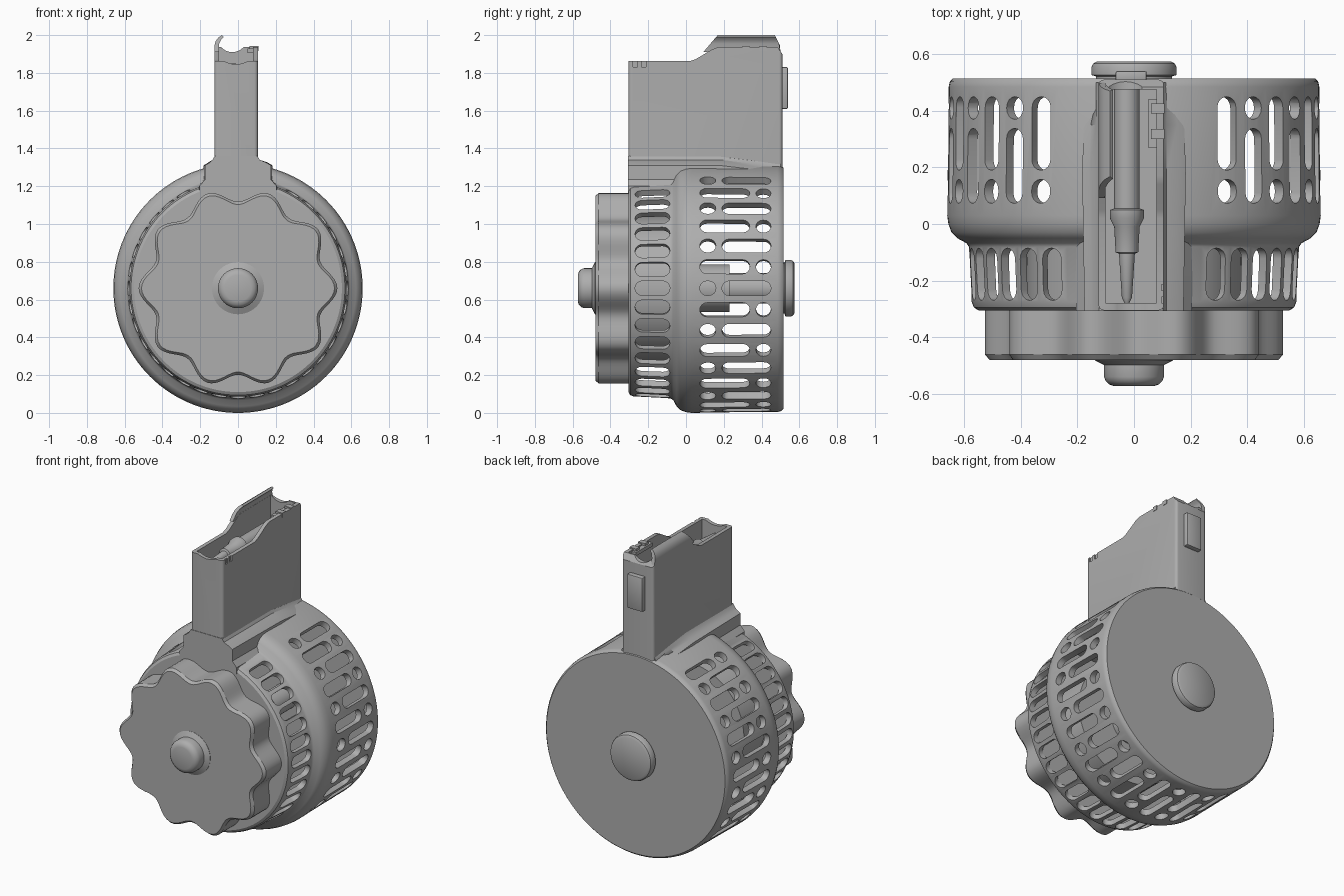
import bpy, bmesh, math
from math import sin, cos, pi, radians

old = bpy.data.objects.get("Cube")
if old:
    bpy.data.objects.remove(old, do_unlink=True)

grey = bpy.data.materials.new("mid_grey")
grey.use_nodes = True
COLOUR = (0.42, 0.42, 0.42, 1)
grey.diffuse_color = COLOUR
grey.node_tree.nodes["Principled BSDF"].inputs["Base Color"].default_value = COLOUR

AXIS_Z = 0.66  # height of the drum axis


def make(name, bm):
    bmesh.ops.remove_doubles(bm, verts=bm.verts, dist=1e-5)
    bmesh.ops.recalc_face_normals(bm, faces=bm.faces)
    me = bpy.data.meshes.new(name)
    bm.to_mesh(me)
    bm.free()
    me.materials.append(grey)
    ob = bpy.data.objects.new(name, me)
    bpy.context.collection.objects.link(ob)
    return ob


def skin(bm, rings, cap=True, loop=False):
    """Bridge equal-length rings of points with quads."""
    rows = [[bm.verts.new(p) for p in ring] for ring in rings]
    n = len(rows[0])
    pairs = list(zip(rows, rows[1:])) + ([(rows[-1], rows[0])] if loop else [])
    for a, b in pairs:
        for i in range(n):
            j = (i + 1) % n
            bm.faces.new((a[i], a[j], b[j], b[i]))
    if cap and not loop:
        bm.faces.new(rows[0])
        bm.faces.new(rows[-1])


def loft(name, rings, **kw):
    bm = bmesh.new()
    skin(bm, rings, **kw)
    return make(name, bm)


def circle(r, y, n, x=0, z=AXIS_Z, wave=0, lobes=10):
    pts = []
    for i in range(n):
        a = 2 * pi * i / n
        q = r + wave * cos(lobes * a)
        pts.append((x + q * cos(a), y, z + q * sin(a)))
    return pts


def lathe(name, profile, n=64, x=0, z=AXIS_Z, loop=False):
    return loft(name, [circle(r, y, n, x, z) for r, y in profile], loop=loop)


def box(name, x, y, z, bevel=0):
    bm = bmesh.new()
    skin(bm, [[(x[0], y[0], k), (x[1], y[0], k), (x[1], y[1], k), (x[0], y[1], k)] for k in z])
    if bevel:
        bmesh.ops.bevel(bm, geom=bm.edges[:], offset=bevel, segments=2,
                        affect='EDGES', profile=0.5)
    return make(name, bm)


def cut(ob, *cutters):
    for c in cutters:
        m = ob.modifiers.new("cut", 'BOOLEAN')
        m.operation, m.solver, m.object = 'DIFFERENCE', 'EXACT', c
        c.hide_render = True
    dg = bpy.context.evaluated_depsgraph_get()
    me = bpy.data.meshes.new_from_object(ob.evaluated_get(dg))
    ob.modifiers.clear()
    ob.data = me
    for c in cutters:
        bpy.data.objects.remove(c, do_unlink=True)


def slot(bm, angle, y0, y1, r0, r1, w=0.076):
    """Rounded slot cutter pointing outward from the drum axis."""
    h, outline = w / 2, []
    for k in range(9):
        a = -pi / 2 + pi * k / 8
        outline.append((y1 - h + h * cos(a), h * sin(a)))
    outline += [(y0 + y1 - y, -t) for y, t in outline]
    skin(bm, [[(r * cos(angle) - t * sin(angle), y, AXIS_Z + r * sin(angle) + t * cos(angle))
               for y, t in outline] for r in (r0, r1)])


# Hollow two-step drum shell
outer = [(0.55, -0.305), (0.566, -0.295), (0.574, -0.275), (0.584, -0.08), (0.592, -0.068),
         (0.625, -0.05), (0.645, -0.03), (0.656, 0.0), (0.66, 0.03), (0.655, 0.485),
         (0.651, 0.503), (0.64, 0.515)]
inner = [(0.615, 0.48), (0.62, 0.03), (0.55, -0.06), (0.54, -0.27)]
drum = lathe("drum_shell", [(0.001, -0.305)] + outer + [(0.001, 0.515), (0.001, 0.48)]
             + inner + [(0.001, -0.27)], n=120, loop=False)

# Vent slots: alternating pattern on the wide part, one row on the narrow part
bm = bmesh.new()
for i in range(36):
    if 7 <= i <= 11:  # solid under the tower
        continue
    a = radians(10 * i)
    spans = ((0.073, 0.158), (0.19, 0.45)) if i % 2 == 0 else ((0.073, 0.338), (0.37, 0.45))
    for y0, y1 in spans:
        slot(bm, a, y0, y1, 0.57, 0.72)
    slot(bm, a, -0.27, -0.085, 0.5, 0.62)
cut(drum, make("slot_cutters", bm))

# Inner core seen through the slots
lathe("inner_core", [(0.38, -0.28), (0.38, -0.05), (0.125, -0.05), (0.125, 0.23),
                     (0.08, 0.23), (0.08, 0.49)])

# Wavy front knob and the two hubs
loft("wavy_knob", [circle(r, y, 160, wave=0.034) for r, y in
                   ((0.492, -0.295), (0.492, -0.462), (0.477, -0.48))])
lathe("front_hub", [(0.138, -0.475), (0.138, -0.482), (0.106, -0.498), (0.106, -0.54),
                    (0.1, -0.555), (0.088, -0.567), (0.07, -0.573)])
lathe("rear_hub", [(0.135, 0.51), (0.135, 0.522), (0.15, 0.526), (0.15, 0.555),
                   (0.144, 0.567), (0.13, 0.575)])

# Tower: side outline extruded across x, rounded corners, then hollowed
side = [(-0.305, 1.2), (-0.305, 1.862), (0.02, 1.862), (0.05, 1.872), (0.14, 1.925),
        (0.17, 1.936), (0.485, 1.936), (0.51, 1.9), (0.51, 1.2)]
bm = bmesh.new()
skin(bm, [[(x, y, z) for y, z in side] for x in (-0.125, 0.105)])
upright = [e for e in bm.edges if abs(e.verts[0].co.y - e.verts[1].co.y) < 1e-4
           and abs(e.verts[0].co.z - e.verts[1].co.z) > 0.3]
bmesh.ops.bevel(bm, geom=upright, offset=0.018, segments=4, affect='EDGES', profile=0.5)
tower = make("tower", bm)
cut(tower,
    box("cavity", (-0.1, 0.08), (-0.28, 0.475), (1.3, 2.1)),
    lathe("rear_scoop", [(0.08, 0.4), (0.08, 0.6)], 32, -0.03, 1.99),
    lathe("front_scoop", [(0.13, -0.4), (0.13, -0.2)], 32, -0.01, 1.976),
    *[box("notch", (0.097, 0.2), (y, y + 0.022), (1.83, 1.9)) for y in (-0.28, -0.235)])

# Tall curled lip on the right wall
lip = [(-0.125, 1.91), (-0.125, 1.945), (-0.118, 1.968), (-0.105, 1.986), (-0.085, 2.0),
       (-0.075, 1.99), (-0.09, 1.975), (-0.1, 1.955), (-0.102, 1.91)]
loft("curled_lip", [[(x, 0.1 + (z - 1.92) * 0.85, z) for x, z in lip],
                    [(x, 0.5 - max(0, z - 1.94) * 0.5, z) for x, z in lip]])

# Small catches on the left wall and the plate on the back
box("catch_base", (0.05, 0.1), (0.27, 0.44), (1.905, 1.928))
for y in (0.3, 0.39):
    box("catch_tab", (0.06, 0.108), (y, y + 0.035), (1.915, 1.943))
box("back_plate", (-0.065, 0.045), (0.5, 0.54), (1.61, 1.83), bevel=0.006)

# Stepped pin lying in the tower
lathe("stepped_pin", [(0.045, 0.485), (0.045, 0.055), (0.06, 0.05), (0.06, 0.02),
                      (0.045, -0.01), (0.04, -0.1), (0.028, -0.105), (0.018, -0.26),
                      (0.008, -0.28)], 32, -0.025, 1.79)
box("pin_follower", (-0.1, 0.08), (-0.28, 0.475), (1.66, 1.72))


# Flared skirt joining tower and drum, narrowing toward the back
def skirt_ring(y, top, w):
    right = [(0.103, top), (0.115, top - 0.02), (max(w - 0.025, 0.12), top - 0.035), (w, top - 0.05),
             (w, 1.235), (w + 0.03, 1.2), (w + 0.03, 1.16)]
    left = [(-x - (0.02 if k < 2 else 0), z) for k, (x, z) in enumerate(right)]
    return [(x, y, z) for x, z in right + left[::-1]]


loft("tower_skirt", [skirt_ring(*s) for s in
                     ((-0.308, 1.36, 0.175), (0.18, 1.36, 0.183), (0.35, 1.34, 0.178),
                      (0.5, 1.318, 0.14))])

# Smooth curved surfaces, keep hard edges
for ob in list(bpy.context.collection.objects):
    if ob.type == 'MESH' and ob.data.materials and ob.data.materials[0] == grey:
        bpy.ops.object.select_all(action='DESELECT')
        ob.select_set(True)
        bpy.context.view_layer.objects.active = ob
        bpy.ops.object.shade_smooth_by_angle(angle=radians(32))
